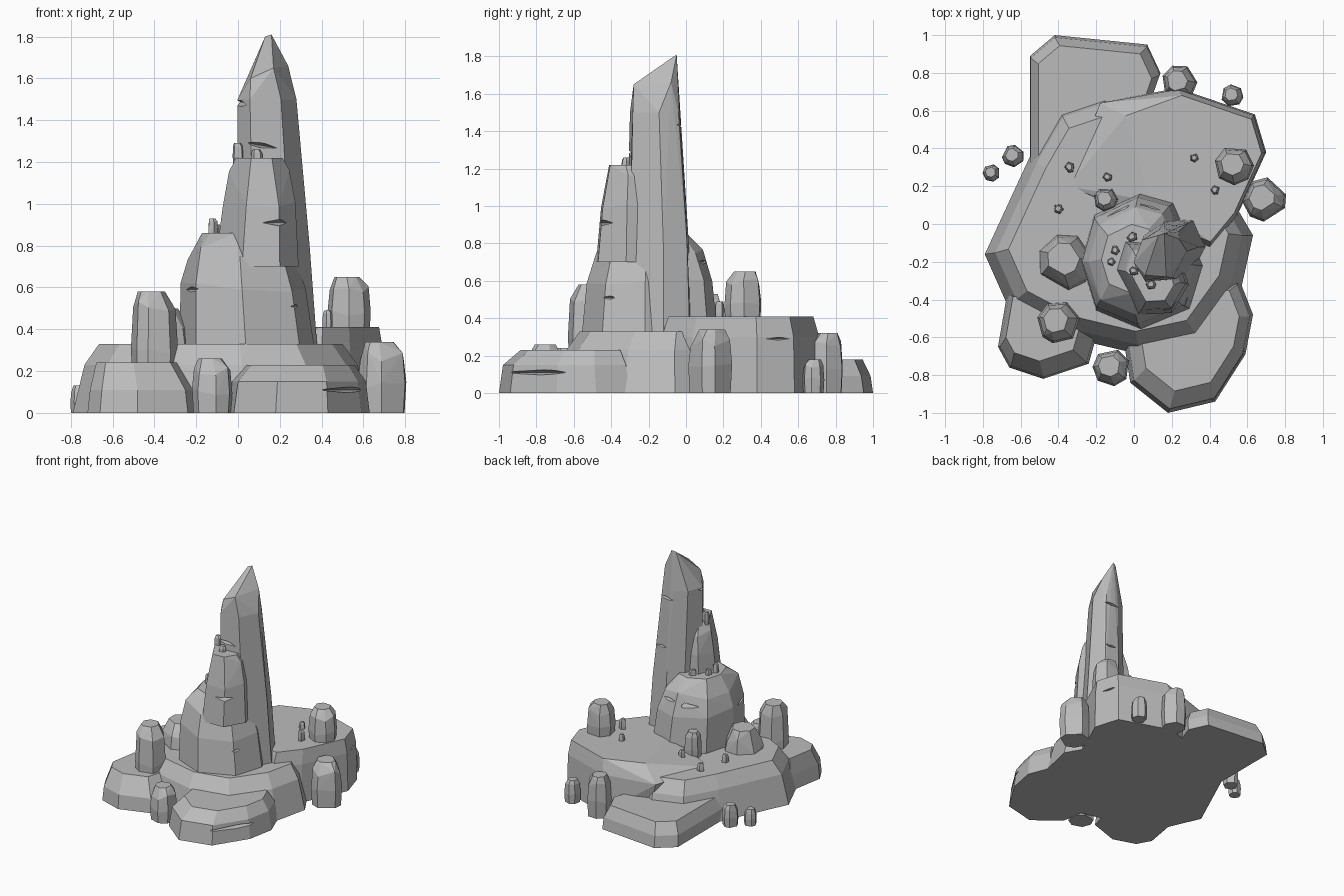
import bpy
import bmesh
import math
import random
from mathutils import Vector, Matrix

random.seed(4)
cube = bpy.data.objects.get("Cube")
if cube:
    bpy.data.objects.remove(cube, do_unlink=True)

# One plain stone colour
STONE = (0.5, 0.5, 0.5, 1)
stone = bpy.data.materials.new("stone_grey")
stone.use_nodes = True
stone.diffuse_color = STONE
shader = stone.node_tree.nodes["Principled BSDF"]
shader.inputs["Base Color"].default_value = STONE
shader.inputs["Roughness"].default_value = 0.9


def hull_object(name, points):
    """Make a faceted convex stone around a cloud of points."""
    bm = bmesh.new()
    for point in points:
        bm.verts.new(point)
    result = bmesh.ops.convex_hull(bm, input=bm.verts)
    loose = set(result["geom_interior"]) | set(result["geom_unused"])
    bmesh.ops.delete(bm, geom=[g for g in loose if isinstance(g, bmesh.types.BMVert)], context="VERTS")
    bmesh.ops.dissolve_limit(bm, angle_limit=math.radians(2), verts=bm.verts, edges=bm.edges)
    bmesh.ops.recalc_face_normals(bm, faces=bm.faces)
    mesh = bpy.data.meshes.new(name)
    bm.to_mesh(mesh)
    bm.free()
    mesh.materials.append(stone)
    obj = bpy.data.objects.new(name, mesh)
    bpy.context.collection.objects.link(obj)
    return obj


def rock(name, outline, layers, extra=(), rough=0.0):
    """Stack scaled copies of an outline; layers are (height, scale, shift x, shift y)."""
    center = sum((Vector(p) for p in outline), Vector((0, 0))) / len(outline)
    points = [Vector(p) for p in extra]
    for number, (height, scale, dx, dy) in enumerate(layers):
        for p in outline:
            flat = center + (Vector(p) - center) * scale + Vector((dx, dy))
            lift = random.uniform(-rough, rough) if 0 < number < len(layers) - 1 else 0
            points.append(flat.to_3d() + Vector((0, 0, height + lift)))
    return hull_object(name, points)


def pillar(name, x, y, radius, bottom, top, sides=7):
    """A worn upright stone with a chamfered, slightly leaning top."""
    turn = random.uniform(0, math.pi)
    outline = []
    for i in range(sides):
        angle = turn + math.tau * (i + random.uniform(-0.2, 0.2)) / sides
        outline.append((x + radius * math.cos(angle), y + radius * math.sin(angle)))
    tall = top - bottom
    layers = [(bottom, 0.93, 0, 0), (bottom + tall * 0.4, 1, 0, 0),
              (top - radius * 0.6, 0.9, 0, 0), (top, 0.58, -radius * 0.1, radius * 0.1)]
    return rock(name, outline, layers, rough=radius * 0.2)


def crack(target, spot, heading, length, depth=0.06, thick=0.025, lean=0.0):
    """Cut a thin wedge-shaped fissure into a stone."""
    turn = Matrix.Rotation(math.radians(heading), 3, "Z") @ Matrix.Rotation(math.radians(lean), 3, "Y")
    corners = [(-length, 0, 0), (length, 0, 0), (0, -depth, thick), (0, -depth, -thick),
               (0, depth, 0), (length / 2, -depth, thick), (-length / 2, -depth, -thick / 2)]
    cutter = hull_object("fissure_cutter", [Vector(spot) + turn @ Vector(c) for c in corners])
    cutter.hide_render = True
    cut = target.modifiers.new("fissure", "BOOLEAN")
    cut.operation = "DIFFERENCE"
    cut.solver = "EXACT"
    cut.object = cutter
    bpy.context.view_layer.objects.active = target
    bpy.ops.object.modifier_apply(modifier=cut.name)
    bpy.data.objects.remove(cutter, do_unlink=True)


# Broad stone slabs of the base
rock("back_slab",
     [(-.55, .3), (-.55, .89), (-.42, 1), (.07, .95), (.14, .8), (0, .4)],
     [(0, 1, 0, 0), (.09, .99, 0, -.01), (.18, .87, 0, -.02)])

platform = rock("main_platform",
     [(-.79, -.16), (-.55, .36), (-.4, .62), (-.16, .7), (.3, .5), (.63, -.06),
      (.57, -.33), (.36, -.62), (.03, -.69), (-.35, -.6), (-.67, -.43)],
     [(0, 1, 0, 0), (.23, .92, 0, 0), (.33, .82, 0, .01)])

shelf = rock("raised_shelf",
     [(-.1, .6), (.23, .72), (.64, .58), (.7, .38), (.54, .03), (.4, -.14), (.05, .1)],
     [(0, 1, 0, 0), (.3, .98, 0, 0), (.41, .9, .01, 0)],
     extra=[(-.35, .2, .32), (-.18, .64, .3)])

front_slab = rock("front_slab",
     [(-.06, -.58), (-.02, -.84), (.18, -1), (.43, -.94), (.59, -.69), (.63, -.48), (.56, -.3), (.3, -.3)],
     [(0, 1, 0, 0), (.15, .94, 0, 0), (.23, .76, 0, .03)])

rock("front_left_slab",
     [(-.67, -.36), (-.72, -.65), (-.66, -.76), (-.48, -.82), (-.24, -.74), (-.2, -.6), (-.4, -.35)],
     [(0, 1, 0, 0), (.11, .95, 0, 0), (.24, .74, -.02, .04)])

# Three tiers of the central crag
lower_tier = rock("lower_crag",
     [(-.28, -.2), (-.21, .05), (.04, .17), (.22, .12), (.37, -.22), (.3, -.45), (.04, -.56), (-.2, -.46)],
     [(.28, 1, 0, 0), (.6, .92, -.02, 0), (.76, .78, -.03, 0), (.86, .5, -.05, .01)], rough=.03)

middle_tier = rock("middle_crag",
     [(-.11, -.24), (-.06, -.08), (.22, -.1), (.29, -.32), (.2, -.47), (.02, -.48)],
     [(.7, 1, 0, 0), (1, .87, .01, 0), (1.14, .72, .01, 0), (1.22, .55, .01, -.02)], rough=.03)

spire = rock("tall_spire",
     [(0, -.2), (.06, -.04), (.18, .03), (.32, .02), (.38, -.12), (.28, -.31), (.08, -.33)],
     [(.3, 1, 0, 0), (.8, .91, -.02, 0), (1.5, .74, -.05, -.02)],
     extra=[(.16, -.05, 1.81), (.13, -.06, 1.8), (.06, -.27, 1.6), (.17, -.28, 1.65), (.24, -.08, 1.66)])

# Fissures in the faces
for target, spot, heading, length, lean in [
    (middle_tier, (.19, -.44, .91), 25, .1, 0),
    (lower_tier, (-.23, -.36, .59), -60, .1, 0),
    (lower_tier, (-.1, .07, .68), 150, .13, 5),
    (lower_tier, (.1, .1, .7), 190, .08, 0),
    (lower_tier, (.29, -.42, .51), 45, .05, 0),
    (spire, (.11, -.3, 1.28), 0, .09, 10),
    (spire, (.02, -.22, 1.48), -70, .06, 8),
    (spire, (.2, -.02, 1.43), 180, .09, 5),
    (spire, (.22, .01, 1.05), 170, .07, 0),
    (shelf, (.68, .5, .29), 105, .1, 0),
    (front_slab, (.52, -.77, .11), 55, .22, 0),
]:
    crack(target, spot, heading, length, lean=lean)

# Upright stones around the base
for name, x, y, radius, bottom, top in [
    ("front_left_pillar", -.4, -.52, .115, .1, .58),
    ("crag_side_boulder", -.36, -.2, .15, .25, .5),
    ("front_pillar", -.12, -.76, .1, 0, .26),
    ("shelf_pillar", .53, .31, .105, .35, .65),
    ("left_ground_pillar", .69, .13, .118, 0, .34),
    ("back_ground_pillar", .24, .75, .095, 0, .32),
    ("back_corner_stone", .52, .68, .06, 0, .18),
    ("right_stone_large", -.64, .36, .06, 0, .17),
    ("right_stone_small", -.755, .27, .047, 0, .13),
    ("crag_back_pillar", -.15, .13, .065, .3, .53),
]:
    pillar(name, x, y, radius, bottom, top)

# Pebbles scattered over the ledges
pebbles = {
    .39: [(.43, .18), (.32, .35)],
    .32: [(-.14, .25), (-.34, .3), (-.4, .08)],
    .83: [(-.12, -.2), (-.1, -.14), (-.01, -.07)],
    1.19: [(0, -.25), (.09, -.32), (.06, -.24)],
}
for ledge, places in pebbles.items():
    for i, (x, y) in enumerate(places):
        size = random.uniform(.022, .03)
        pillar("ledge_pebble", x, y, size, ledge, ledge + (.1 if i == 0 else .07), sides=5)
